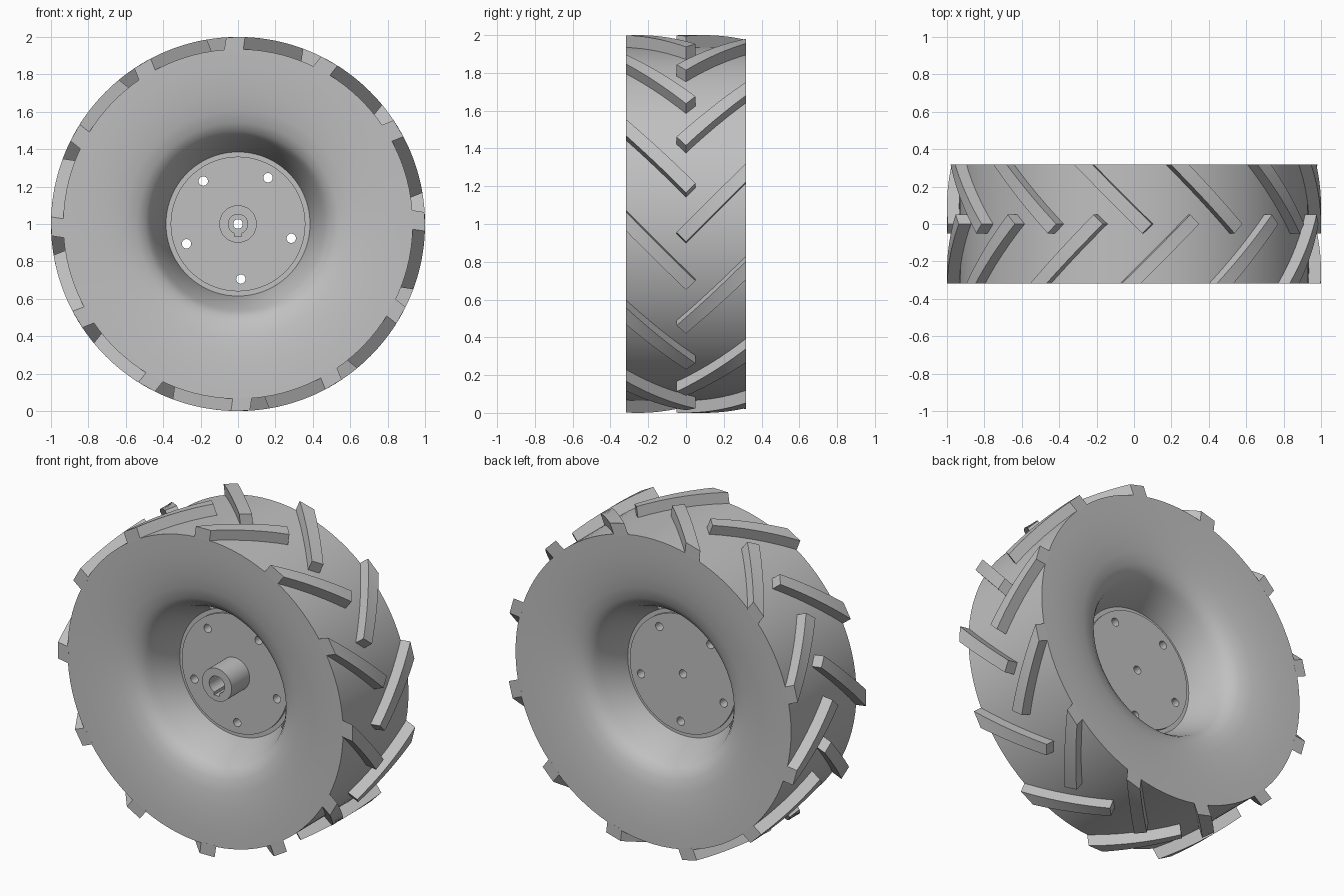
import bpy, bmesh, math
from mathutils import Matrix, Vector

cube = bpy.data.objects.get("Cube")
if cube:
    bpy.data.objects.remove(cube, do_unlink=True)

AXLE = Vector((0, 0, 1))
HALF = 0.317          # half the tyre width
TREAD = 0.935         # tyre radius below the lugs

grey = bpy.data.materials.new("plain grey")
grey.use_nodes = True
colour = (0.53, 0.53, 0.53, 1)
grey.diffuse_color = colour
grey.node_tree.nodes["Principled BSDF"].inputs["Base Color"].default_value = colour


def finish(bm, name):
    bmesh.ops.recalc_face_normals(bm, faces=bm.faces)
    mesh = bpy.data.meshes.new(name)
    bm.to_mesh(mesh)
    bm.free()
    mesh.materials.append(grey)
    ob = bpy.data.objects.new(name, mesh)
    bpy.context.collection.objects.link(ob)
    return ob


def activate(ob):
    bpy.ops.object.select_all(action='DESELECT')
    ob.select_set(True)
    bpy.context.view_layer.objects.active = ob


def smooth(ob, degrees=30):
    activate(ob)
    bpy.ops.object.shade_smooth_by_angle(angle=math.radians(degrees))


def lathe(name, profile, steps=96):
    """Turn a closed (radius, y) profile around the axle."""
    bm = bmesh.new()
    rings = []
    for i in range(steps):
        a = math.tau * i / steps
        rings.append([bm.verts.new(AXLE + Vector((r * math.sin(a), y, r * math.cos(a))))
                      for r, y in profile])
    for i, ring in enumerate(rings):
        following = rings[(i + 1) % steps]
        for j in range(len(profile)):
            k = (j + 1) % len(profile)
            bm.faces.new((ring[j], ring[k], following[k], following[j]))
    return finish(bm, name)


def cut(ob, cutter):
    cutter.hide_render = True
    mod = ob.modifiers.new("cut", 'BOOLEAN')
    mod.operation = 'DIFFERENCE'
    mod.solver = 'EXACT'
    mod.object = cutter
    activate(ob)
    bpy.ops.object.modifier_apply(modifier=mod.name)
    bpy.data.objects.remove(cutter, do_unlink=True)


# Tyre: flat tread, dished sidewalls and a steep cone down to the hub
side = [(TREAD, HALF), (0.85, 0.315), (0.77, 0.31), (0.69, 0.302), (0.61, 0.289),
        (0.54, 0.27), (0.495, 0.241), (0.472, 0.21), (0.458, 0.18), (0.385, 0.015)]
tyre = lathe("tyre", side + [(r, -y) for r, y in reversed(side)])
smooth(tyre)

# Hub: stepped disc with a bored boss on the front
hub = lathe("hub", [(0.025, 0.03), (0.36, 0.03), (0.36, 0.015), (0.388, 0.015),
                    (0.388, -0.015), (0.36, -0.015), (0.36, -0.03), (0.1, -0.03),
                    (0.1, -0.205), (0.052, -0.205), (0.052, -0.03), (0.025, -0.03)])

# Five bolt holes
bm = bmesh.new()
for i in range(5):
    a = math.radians(57 + 72 * i)
    place = Matrix.Translation(AXLE + 0.295 * Vector((math.cos(a), 0, math.sin(a))))
    bmesh.ops.create_cone(bm, cap_ends=True, segments=24, radius1=0.025, radius2=0.025,
                          depth=0.2, matrix=place @ Matrix.Rotation(math.pi / 2, 4, 'X'))
cut(hub, finish(bm, "bolt_hole_cutter"))

# Keyway below the bore
bm = bmesh.new()
bmesh.ops.create_cube(bm, size=1, matrix=Matrix.Translation((0, -0.135, 0.948))
                      @ Matrix.Diagonal((0.036, 0.2, 0.03, 1)))
cut(hub, finish(bm, "keyway_cutter"))
smooth(hub)


def add_lug(bm, angle, flip, steps=10):
    """Slanted bar with parallel sides and a rounded top, square at its inner tip."""
    radial = Vector((math.sin(angle), 0, math.cos(angle)))
    tangent = Vector((math.cos(angle), 0, -math.sin(angle)))
    rows = []
    for i in range(steps + 1):
        f = i / steps
        row = []
        for tip_y, offset, radius in ((0.05, 0.11, 0.928), (0.05, 0.11, 1),
                                      (0, 0.21, 1), (0, 0.21, 0.928)):
            y = -HALF + f * (tip_y + HALF)
            t = y + offset
            height = math.sqrt(radius ** 2 - t ** 2)
            row.append(bm.verts.new(AXLE + tangent * t + radial * height
                                    + Vector((0, y * flip, 0))))
        rows.append(row)
    for a, b in zip(rows, rows[1:]):
        for j in range(4):
            k = (j + 1) % 4
            bm.faces.new((a[j], a[k], b[k], b[j]))
    bm.faces.new(rows[0])
    bm.faces.new(rows[-1])


# Chevron lugs: two staggered rows of twelve
for name, start, flip in (("front_lugs", 8.3, 1), ("back_lugs", -6.7, -1)):
    bm = bmesh.new()
    for i in range(12):
        add_lug(bm, math.radians(start + 30 * i), flip)
    smooth(finish(bm, name))
